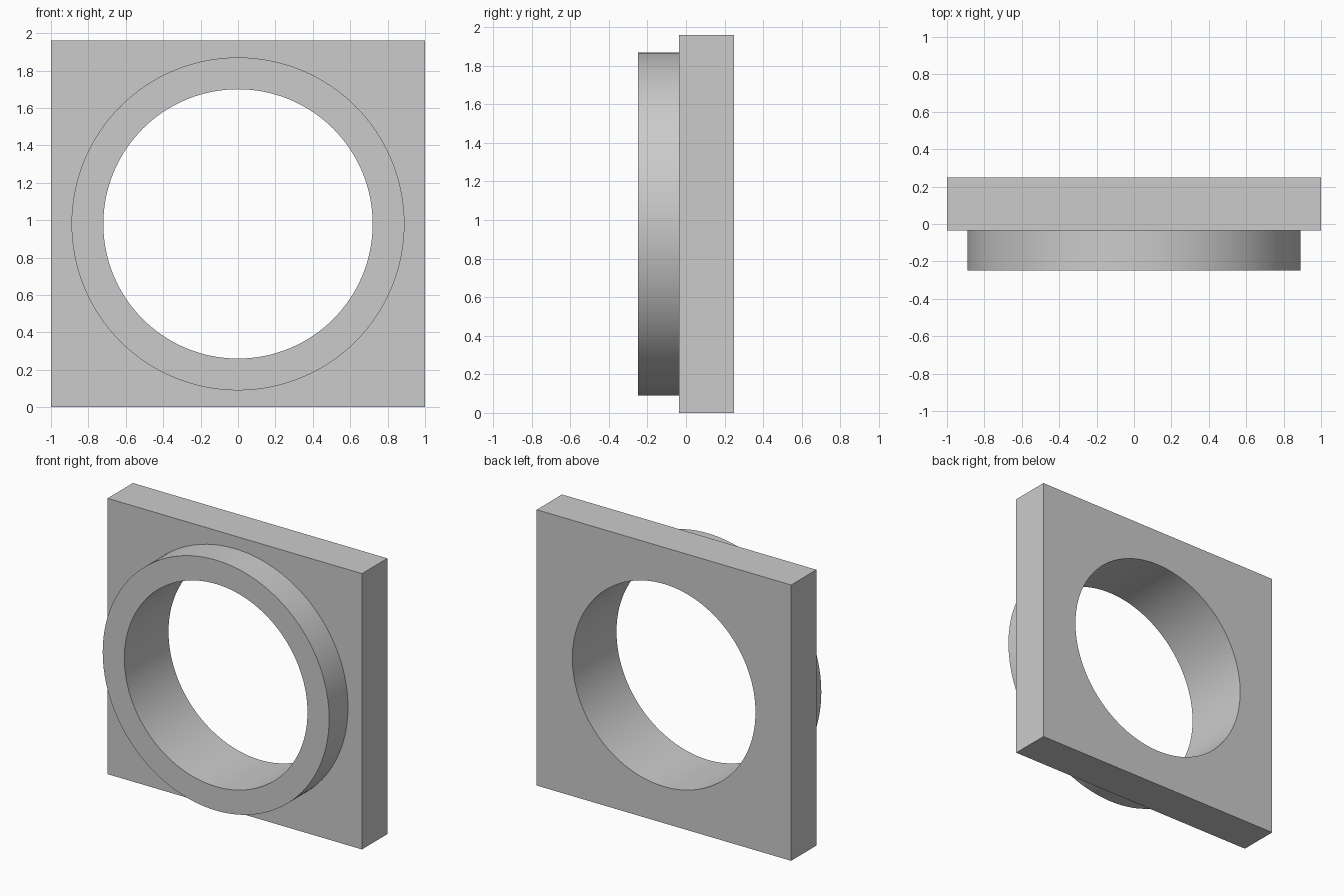
import bpy
import bmesh
from math import cos, sin, tau, radians

if "Cube" in bpy.data.objects:
    bpy.data.objects.remove(bpy.data.objects["Cube"], do_unlink=True)

SEGMENTS = 128              # multiple of 8, so the square gets true corners
HALF_W, HALF_H = 1.0, 0.98
BORE, COLLAR = 0.72, 0.89
Y_FRONT, Y_STEP, Y_BACK = -0.248, -0.036, 0.248

grey = bpy.data.materials.new("plain grey")
grey.use_nodes = True
colour = (0.6, 0.6, 0.6, 1)
grey.diffuse_color = colour
grey.node_tree.nodes["Principled BSDF"].inputs["Base Color"].default_value = colour

bm = bmesh.new()


def loop(y, radius=None):
    """Loop of vertices at depth y: a circle, or the plate outline if no radius."""
    verts = []
    for i in range(SEGMENTS):
        c, s = cos(tau * i / SEGMENTS), sin(tau * i / SEGMENTS)
        if radius:
            x, z = radius * c, radius * s
        else:
            m = max(abs(c), abs(s))
            x, z = HALF_W * c / m, HALF_H * s / m
        verts.append(bm.verts.new((x, y, z + HALF_H)))
    return verts


# Closed section: bore, back of plate, plate rim, front of plate, collar
loops = [
    loop(Y_BACK, BORE),
    loop(Y_BACK),
    loop(Y_STEP),
    loop(Y_STEP, COLLAR),
    loop(Y_FRONT, COLLAR),
    loop(Y_FRONT, BORE),
]
for k, a in enumerate(loops):
    b = loops[(k + 1) % len(loops)]
    for i in range(SEGMENTS):
        j = (i + 1) % SEGMENTS
        bm.faces.new((a[i], a[j], b[j], b[i]))
bmesh.ops.recalc_face_normals(bm, faces=bm.faces)

mesh = bpy.data.meshes.new("square_plate_with_collar")
bm.to_mesh(mesh)
bm.free()
mesh.materials.append(grey)
body = bpy.data.objects.new("square_plate_with_collar", mesh)
bpy.context.collection.objects.link(body)

# Smooth curved walls, crisp edges
bpy.ops.object.select_all(action="DESELECT")
body.select_set(True)
bpy.context.view_layer.objects.active = body
bpy.ops.object.shade_smooth_by_angle(angle=radians(30))
